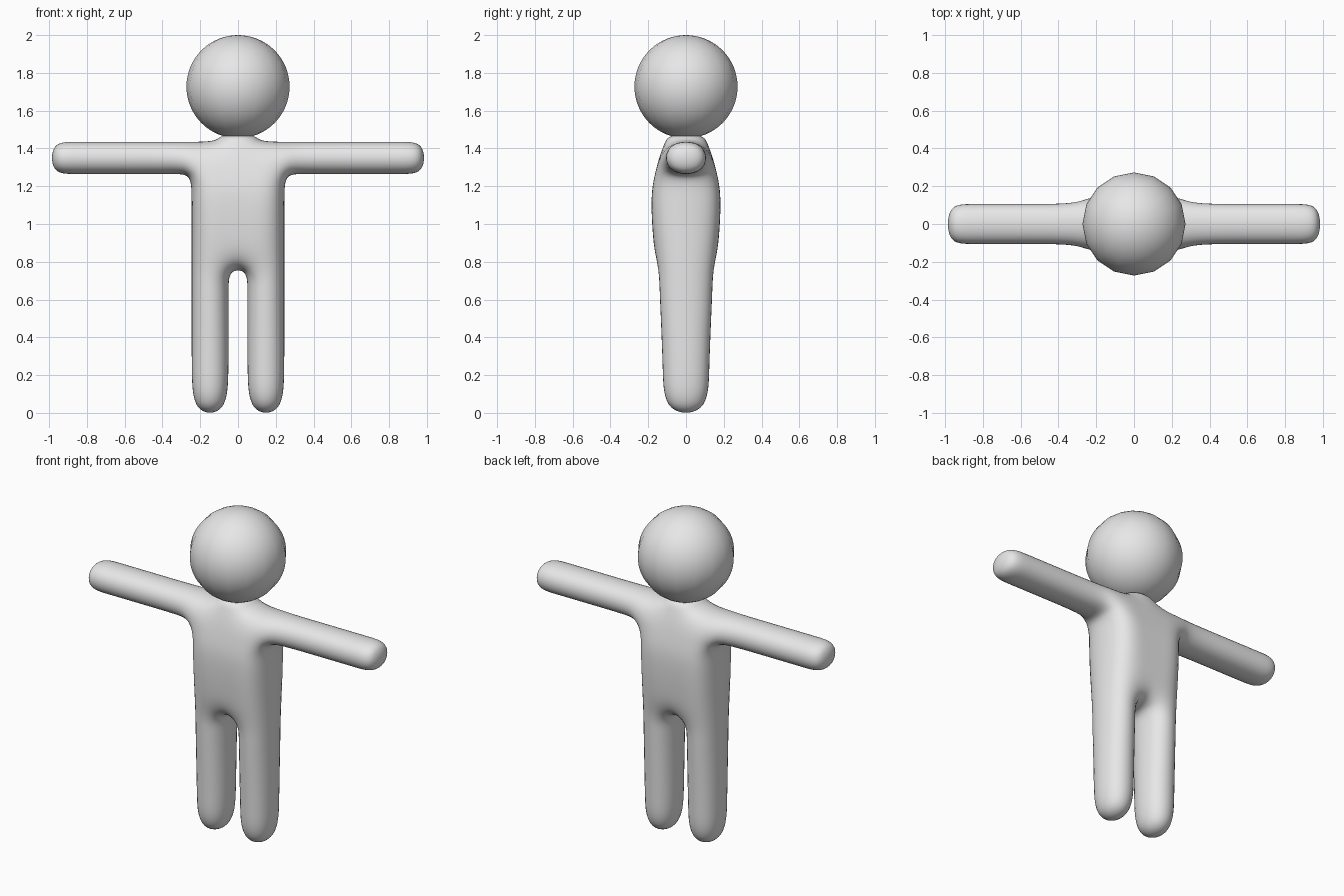
import bpy, bmesh

if "Cube" in bpy.data.objects:
    bpy.data.objects.remove(bpy.data.objects["Cube"])

grey = bpy.data.materials.new("plain grey")
grey.diffuse_color = (0.8, 0.8, 0.8, 1)
grey.use_nodes = True
grey.node_tree.nodes["Principled BSDF"].inputs["Base Color"].default_value = grey.diffuse_color

bm = bmesh.new()
cache = {}


def vert(p):
    key = tuple(round(c, 4) for c in p)
    if key not in cache:
        cache[key] = bm.verts.new(key)
    return cache[key]


def quad(*points):
    bm.faces.new([vert(p) for p in points])


def tube(rings):
    """Bridge four-point rings and cap the last one."""
    for a, b in zip(rings, rings[1:]):
        for i in range(4):
            j = (i + 1) % 4
            quad(a[i], a[j], b[j], b[i])
    quad(*rings[-1])


def flat_ring(x0, x1, y, z):
    return [(x0, -y, z), (x1, -y, z), (x1, y, z), (x0, y, z)]


def upright_ring(x, y_low, z_low, y_high, z_high):
    return [(x, -y_low, z_low), (x, y_low, z_low),
            (x, y_high, z_high), (x, -y_high, z_high)]


# Torso rows from crotch to shoulder: height, inner x, outer x, half depth
rows = [
    (0.75, 0.041, 0.254, 0.155),
    (0.95, 0.041, 0.254, 0.178),
    (1.15, 0.060, 0.254, 0.186),
    (1.257, 0.080, 0.254, 0.168),
    (1.443, 0.110, 0.254, 0.118),
]
for k, (a, b) in enumerate(zip(rows, rows[1:])):
    za, ia, oa, ya = a
    zb, ib, ob, yb = b
    cols_a, cols_b = (-oa, -ia, ia, oa), (-ob, -ib, ib, ob)
    for s in (-1, 1):
        for c in range(3):
            quad((cols_a[c], s * ya, za), (cols_a[c + 1], s * ya, za),
                 (cols_b[c + 1], s * yb, zb), (cols_b[c], s * yb, zb))
        if k < 3:  # flanks, left open where the arms join
            quad((s * oa, -ya, za), (s * oa, ya, za),
                 (s * ob, yb, zb), (s * ob, -yb, zb))

# Crotch bridge and neck
z, xi, xo, y = rows[0]
quad(*flat_ring(-xi, xi, y, z))
zt, ti, to, yt = rows[-1]
tube([flat_ring(-ti, ti, yt, zt), flat_ring(-0.105, 0.105, 0.095, 1.475)])

for s in (-1, 1):
    # Shoulder top
    quad(*flat_ring(s * ti, s * to, yt, zt))
    # Leg
    tube([flat_ring(s * xi, s * xo, y, z),
          flat_ring(s * xi, s * xo, 0.153, 0.66),
          flat_ring(s * xi, s * xo, 0.141, 0.42),
          flat_ring(s * xi, s * xo, 0.134, 0.23),
          flat_ring(s * 0.05, s * 0.247, 0.126, -0.019)])
    # Arm
    tube([upright_ring(s * 0.254, rows[3][3], 1.257, yt, zt)] +
         [upright_ring(s * x, 0.115, 1.257, 0.115, 1.443)
          for x in (0.33, 0.6, 0.865, 0.995)])

bmesh.ops.recalc_face_normals(bm, faces=bm.faces[:])
mesh = bpy.data.meshes.new("body")
bm.to_mesh(mesh)
bm.free()
for p in mesh.polygons:
    p.use_smooth = True
body = bpy.data.objects.new("body", mesh)
bpy.context.collection.objects.link(body)
mesh.materials.append(grey)
sub = body.modifiers.new("rounding", 'SUBSURF')
sub.levels = sub.render_levels = 3

# Head
bpy.ops.mesh.primitive_uv_sphere_add(segments=16, ring_count=32,
                                     radius=0.273, location=(0, 0, 1.727))
head = bpy.context.object
head.name = "head"
head.data.materials.append(grey)
bpy.ops.object.shade_smooth()
